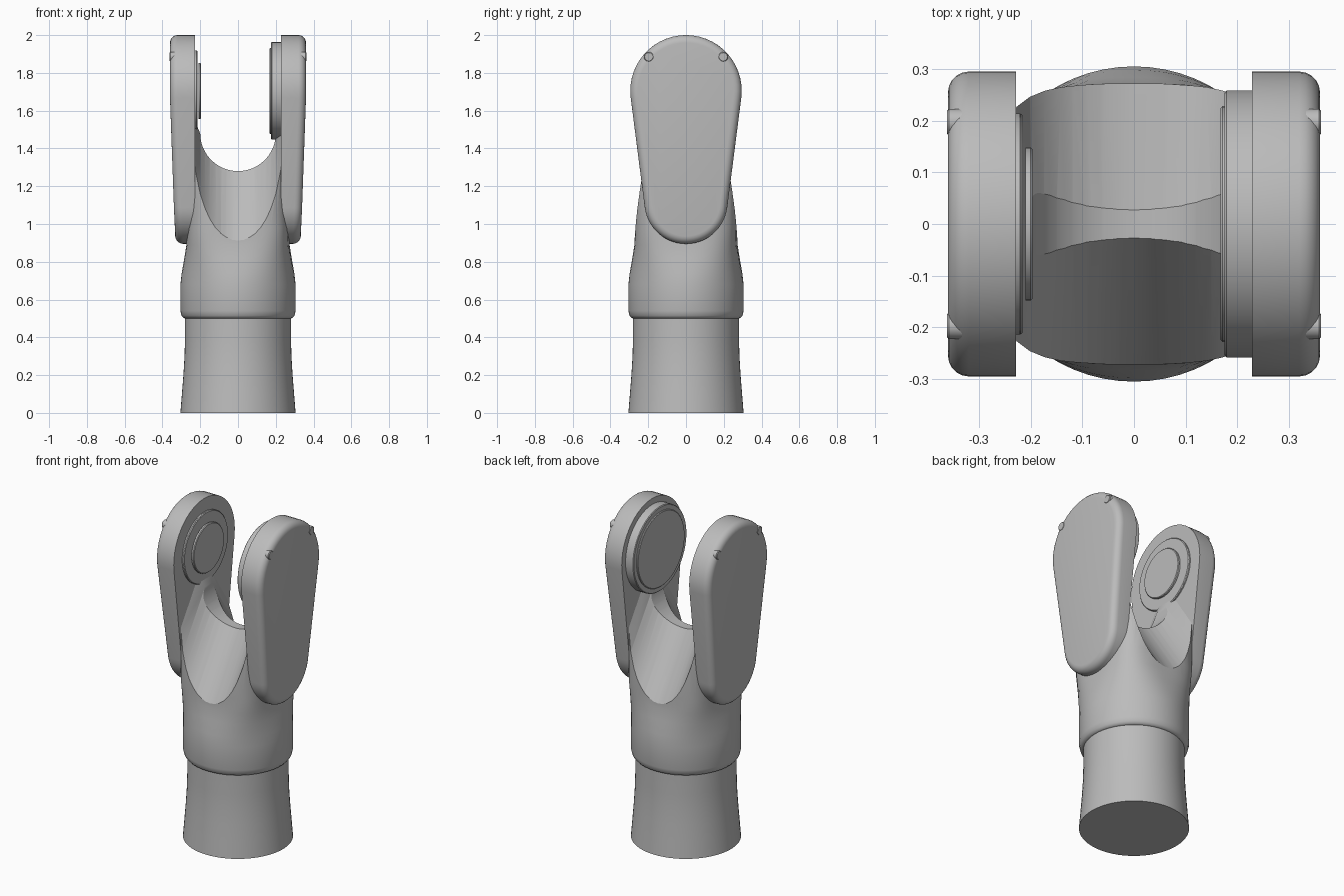
import bpy, bmesh, math
from mathutils import Vector

cube = bpy.data.objects.get("Cube")
if cube:
    bpy.data.objects.remove(cube, do_unlink=True)

GREY = (0.5, 0.5, 0.5, 1)
grey = bpy.data.materials.new("plain grey")
grey.use_nodes = True
grey.diffuse_color = GREY
grey.node_tree.nodes["Principled BSDF"].inputs["Base Color"].default_value = GREY


def finish(name, bm):
    bmesh.ops.recalc_face_normals(bm, faces=bm.faces)
    mesh = bpy.data.meshes.new(name)
    bm.to_mesh(mesh)
    bm.free()
    mesh.materials.append(grey)
    ob = bpy.data.objects.new(name, mesh)
    bpy.context.collection.objects.link(ob)
    return ob


def activate(ob):
    bpy.ops.object.select_all(action="DESELECT")
    ob.select_set(True)
    bpy.context.view_layer.objects.active = ob


def smooth(ob, angle=35):
    activate(ob)
    bpy.ops.object.shade_smooth_by_angle(angle=math.radians(angle))


def bridge(name, rings):
    """Skin a stack of matching closed rings and cap both ends."""
    bm = bmesh.new()
    loops = [[bm.verts.new(p) for p in ring] for ring in rings]
    for low, high in zip(loops, loops[1:]):
        for i in range(len(low)):
            j = (i + 1) % len(low)
            bm.faces.new((low[i], low[j], high[j], high[i]))
    bm.faces.new(loops[0])
    bm.faces.new(loops[-1])
    return finish(name, bm)


def section(z, radius, power=2, count=64):
    """Horizontal ring: round at power 2, squarer above."""
    ring = []
    for i in range(count):
        a = math.tau * i / count
        c, s = math.cos(a), math.sin(a)
        k = radius / (abs(c) ** power + abs(s) ** power) ** (1 / power)
        ring.append((c * k, s * k, z))
    return ring


def disc(name, x0, x1, radius, y=0, z=1.705, edge=0.004, count=48):
    """Cylinder along x with a softened outer edge at x1."""
    step = math.copysign(edge, x1 - x0)
    rings = []
    for x, r in ((x0, radius), (x1 - step, radius), (x1, radius - edge)):
        rings.append([(x, y + r * math.cos(math.tau * i / count),
                       z + r * math.sin(math.tau * i / count)) for i in range(count)])
    smooth(bridge(name, rings), 30)


# Lower column with flared foot
column = [(0, 0.305), (0.1, 0.297), (0.2, 0.289), (0.3, 0.283), (0.38, 0.281), (0.53, 0.281)]
smooth(bridge("column", [section(z, r) for z, r in column]))

# Collar that grows into a squarish yoke
yoke_profile = [(0.5, 0.282, 2), (0.505, 0.291, 2), (0.515, 0.299, 2), (0.54, 0.305, 2),
                (0.68, 0.305, 2), (0.74, 0.298, 2.15), (0.82, 0.284, 2.6),
                (0.89, 0.273, 3.3), (0.98, 0.27, 4), (1.55, 0.27, 4)]
yoke = bridge("yoke", [section(*p) for p in yoke_profile])

# Channel cutter running front to back
channel = [(0.2 * math.sin(a), 1.48 - 0.2 * math.cos(a))
           for a in (math.radians(d) for d in range(-90, 91, 6))]
channel = [(-0.235, 1.9), (-0.235, 1.56)] + channel + [(0.235, 1.56), (0.235, 1.9)]
cutters = [bridge("channel_cutter", [[(x, y, z) for x, z in channel] for y in (-0.6, 0.6)])]

# Steep scoop cutters falling away to the front and the back
half = [(0.03, 0.004), (0.06, 0.015), (0.09, 0.033), (0.12, 0.062), (0.15, 0.103),
        (0.175, 0.15), (0.2, 0.21), (0.225, 0.3), (0.25, 0.42), (0.28, 0.66), (0.32, 1.1)]
scoop = [(-x, h) for x, h in reversed(half)] + [(0, 0)] + half
for side in (-1, 1):
    ends = [[(x, side * y, 1.28 - 1.5 * (y - 0.027) + h) for x, h in scoop]
            for y in (0.6, -0.3)]
    cutters.append(bridge("scoop_cutter", ends))

for cutter in cutters:
    cutter.hide_render = True
    mod = yoke.modifiers.new("cut", "BOOLEAN")
    mod.operation = "DIFFERENCE"
    mod.solver = "EXACT"
    mod.object = cutter
    activate(yoke)
    bpy.ops.object.modifier_apply(modifier=mod.name)
    bpy.data.objects.remove(cutter, do_unlink=True)
smooth(yoke, 30)


# Tapered side plates with rounded outer rims
def plate_outline():
    top_z, top_r, low_z, low_r = 1.705, 0.295, 1.115, 0.22
    tilt = math.asin((top_r - low_r) / (top_z - low_z))
    pts = []
    n = 28
    for i in range(n + 1):
        a = -tilt + (math.pi + 2 * tilt) * i / n
        pts.append((top_r * math.cos(a), top_z + top_r * math.sin(a)))
    for i in range(n + 1):
        a = math.pi + tilt + (math.pi - 2 * tilt) * i / n
        pts.append((low_r * math.cos(a), low_z + low_r * math.sin(a)))
    return pts


def rim(x, inset):
    """Outline shrunk toward the plate axis, leaning inward low down."""
    ring = []
    for y, z in plate_outline():
        centre = Vector((0, min(max(z, 1.115), 1.705)))
        p = Vector((y, z))
        p -= (p - centre).normalized() * inset
        lean = max(0, 1.55 - p.y) * 0.045 if x > 0.25 else 0
        ring.append((x - lean, p.x, p.y))
    return ring


for side, label in ((1, "left"), (-1, "right")):
    rings = [rim(0.228, 0), rim(0.32, 0)]
    for k in range(1, 6):
        a = math.radians(18 * k)
        rings.append(rim(0.32 + 0.04 * math.sin(a), 0.04 * (1 - math.cos(a))))
    rings = [[(side * x, y, z) for x, y, z in ring] for ring in rings]
    smooth(bridge(label + "_plate", rings))
    # Small studs near the top of each plate
    for end, where in ((-1, "front"), (1, "back")):
        disc(f"{label}_{where}_stud", side * 0.31, side * 0.362, 0.026,
             y=end * 0.197, z=1.885, count=20)

# Round pads on the inner faces
disc("left_pad", 0.24, 0.175, 0.258)
disc("left_pad_face", 0.18, 0.167, 0.228)
disc("right_pad", -0.22, -0.215, 0.214)
disc("right_pad_base", -0.235, -0.217, 0.214)
disc("right_pad_face", -0.21, -0.196, 0.148)
